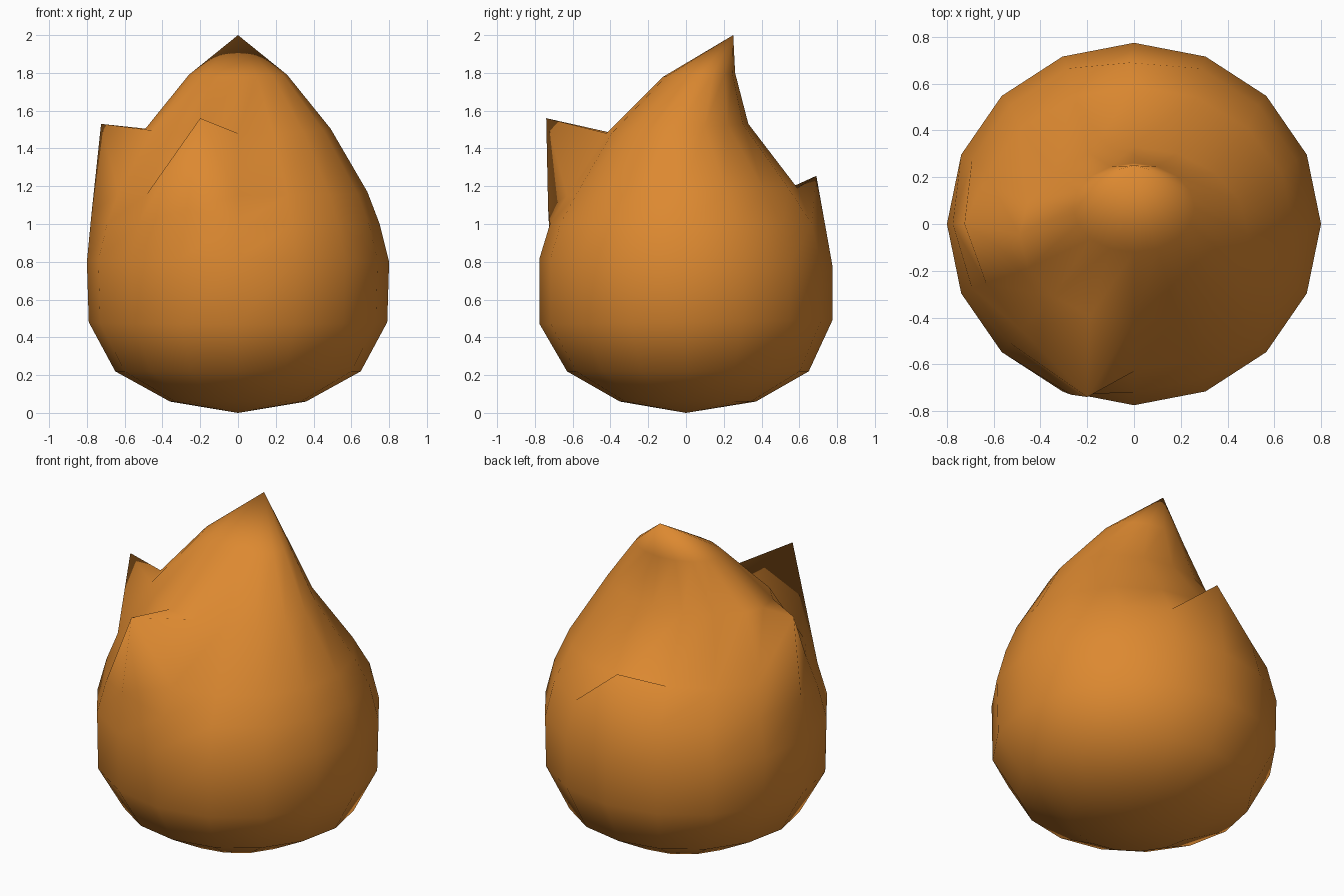
import bpy, bmesh, math

if "Cube" in bpy.data.objects:
    bpy.data.objects.remove(bpy.data.objects["Cube"])

SIDES = 16
# body rings, bottom to top: half width x, half depth y, centre y, z, extra z toward back
RINGS = [
    (0.36, 0.36, 0.01, 0.06, 0.0),
    (0.65, 0.64, 0.01, 0.22, 0.0),
    (0.79, 0.775, 0.0, 0.48, 0.01),
    (0.80, 0.775, 0.0, 0.80, -0.02),
    (0.75, 0.72, 0.0, 1.00, 0.0),
    (0.685, 0.61, -0.02, 1.17, 0.02),
    (0.49, 0.375, -0.045, 1.505, 0.025),
    (0.26, 0.19, 0.07, 1.79, 0.01),
]
# flame tongues: (ring, side) pulled out to a point
SPIKES = {
    (5, 8): (-0.725, 0.0, 1.53),    # left
    (4, 8): (-0.775, 0.0, 1.06),
    (5, 11): (-0.20, -0.74, 1.56),  # front
    (4, 11): (-0.27, -0.73, 1.08),
    (4, 4): (-0.02, 0.69, 1.255),   # back
}

bm = bmesh.new()
bottom = bm.verts.new((0, 0, 0))
tip = bm.verts.new((0, 0.25, 2.0))
grid = []
for r, (rx, ry, cy, z, dz) in enumerate(RINGS):
    row = []
    for s in range(SIDES):
        a = 2 * math.pi * s / SIDES
        co = (rx * math.cos(a), cy + ry * math.sin(a), z + dz * math.sin(a))
        row.append(bm.verts.new(SPIKES.get((r, s), co)))
    grid.append(row)

# skin the rings and close both ends
for s in range(SIDES):
    t = (s + 1) % SIDES
    bm.faces.new((bottom, grid[0][t], grid[0][s]))
    for lo, hi in zip(grid, grid[1:]):
        bm.faces.new((lo[s], lo[t], hi[t], hi[s]))
    bm.faces.new((grid[-1][s], grid[-1][t], tip))
bmesh.ops.recalc_face_normals(bm, faces=bm.faces)
for f in bm.faces:
    f.smooth = True

mesh = bpy.data.meshes.new("flame")
bm.to_mesh(mesh)
bm.free()
flame = bpy.data.objects.new("flame", mesh)
bpy.context.collection.objects.link(flame)

# orange
mat = bpy.data.materials.new("orange")
mat.diffuse_color = (0.72, 0.25, 0.03, 1)
mat.use_nodes = True
mat.node_tree.nodes["Principled BSDF"].inputs["Base Color"].default_value = mat.diffuse_color
mesh.materials.append(mat)
